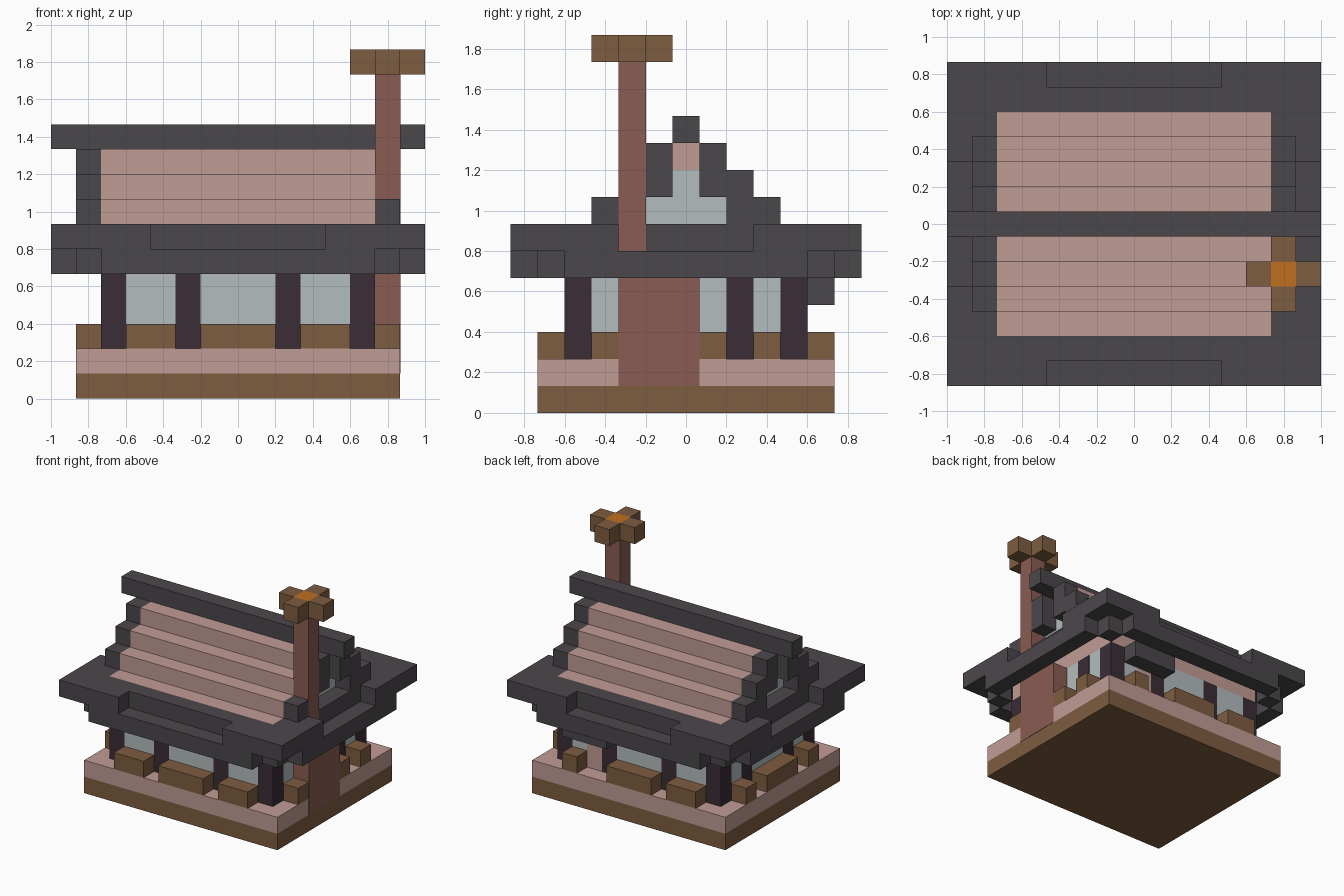
import bpy
import bmesh

cube = bpy.data.objects.get("Cube")
if cube:
    bpy.data.objects.remove(cube, do_unlink=True)

U = 2 / 15  # one block


def material(name, hex_code):
    def linear(i):
        c = int(hex_code[i:i + 2], 16) / 255
        return ((c + 0.055) / 1.055) ** 2.4
    colour = (linear(0), linear(2), linear(4), 1)
    m = bpy.data.materials.new(name)
    m.use_nodes = True
    m.diffuse_color = colour
    m.node_tree.nodes["Principled BSDF"].inputs["Base Color"].default_value = colour
    return m


slate = material("slate", "4b474b")
pink = material("pink clay", "c19c95")
wood = material("brown wood", "7e5d41")
plum = material("dark plum timber", "3b2d37")
glass = material("pale glass", "b3bcbd")
brick = material("red brick", "895c52")
ember = material("ember orange", "c07020")


def blocks(name, mat, boxes):
    """One object from boxes given as (x0, x1, y0, y1, z0, z1) in blocks."""
    bm = bmesh.new()
    for x0, x1, y0, y1, z0, z1 in boxes:
        verts = bmesh.ops.create_cube(bm, size=1)["verts"]
        for v in verts:
            v.co.x = U * (x1 if v.co.x > 0 else x0)
            v.co.y = U * (y1 if v.co.y > 0 else y0)
            v.co.z = U * (z1 if v.co.z > 0 else z0)
    mesh = bpy.data.meshes.new(name)
    bm.to_mesh(mesh)
    bm.free()
    mesh.materials.append(mat)
    obj = bpy.data.objects.new(name, mesh)
    bpy.context.collection.objects.link(obj)


def mirrored(box, x=True, y=True):
    """The box with its copies across the chosen axes."""
    out = [box]
    if x:
        out += [(-b[1], -b[0], *b[2:]) for b in out]
    if y:
        out += [(*b[:2], -b[3], -b[2], *b[4:]) for b in out]
    return out


# Foundation
blocks("foundation", wood, [(-6.5, 6.5, -5.5, 5.5, 0, 1)])
blocks("floor_slab", pink, [(-6.5, 6.5, -5.5, 5.5, 1, 2)])

# Walls, posts and door
e = 0.03
blocks("window_walls", glass, [(-5.5 + e, 5.5 - e, -4.5 + e, 4.5 - e, 2, 5)])
blocks("wall_top", pink, [(-5.5 + e, 5.5 - e, -4.5 + e, 4.5 - e, 5, 6)])
posts = []
for px, py in ((4.5, 3.5), (1.5, 3.5), (4.5, 1.5)):
    posts += mirrored((px, px + 1, py, py + 1, 2, 5))
blocks("posts", plum, posts)
blocks("back_door", pink, [(2.5, 3.5, 4, 4.5, 2, 5)])
blocks("door_awning", slate, [(1.5, 4.5, 4.5, 5.5, 4, 5)])

# Planters between the posts
spans = ((-4.5, -2.5), (-1.5, 1.5), (2.5, 4.5))
blocks("front_planters", wood, [(a, b, -5.5, -4.5, 2, 3) for a, b in spans])
blocks("back_planters", wood,
       [(a, b, 4.5, 5.5, 2, 3) for a, b in (*spans[:2], (3.5, 4.5))])
blocks("right_planters", wood, [(-6.5, -5.5, a, b, 2, 3)
                                for a, b in ((-3.5, -2.5), (-1.5, 1.5), (2.5, 3.5))])
blocks("left_planters", wood, [(5.5, 6.5, a, b, 2, 3)
                               for a, b in ((-3.5, -2.5), (0.5, 1.5), (2.5, 3.5))])

# Eaves: notched upper ring, then a lower ring with stepped corners
blocks("upper_eaves", slate,
       mirrored((-5.5, 5.5, 4.5, 5.5, 6, 7), x=False)
       + mirrored((3.5, 5.5, 5.5, 6.5, 6, 7))
       + mirrored((5.5, 6.5, -5.5, 5.5, 6, 7), y=False)
       + mirrored((5.5, 6.5, 5.5, 6.5, 6, 7))
       + mirrored((6.5, 7.5, 2.5, 6.5, 6, 7)))
blocks("lower_eaves", slate,
       mirrored((-5.5, 5.5, 5.5, 6.5, 5, 6), x=False)
       + mirrored((6.5, 7.5, -4.5, 4.5, 5, 6), y=False)
       + mirrored((5.5, 6.5, 4.5, 5.5, 5, 6)))

# Stepped roof with gable trim
roof, trim = [], []
for i in range(4):
    y, top = 0.5 + i, 10 - i
    roof += mirrored((-5.5, 5.5, y, y + 1, max(top - 2, 6), top), x=False)
    if i < 3:
        trim += mirrored((5.5, 6.5, y, y + 1, max(top - 2, 7), top))
trim = [b for b in trim if not (b[0] > 0 and b[2] == -2.5)]  # chimney gap
blocks("roof_slopes", pink, roof + [(-5.5, 5.5, -0.5, 0.5, 9, 10)])
blocks("gable_trim", slate, trim)
blocks("roof_ridge", slate, [(-7.5, 7.5, -0.5, 0.5, 10, 11)])
blocks("gable_windows", glass,
       mirrored((4.5, 5.5, -1.5, 1.5, 7, 8), y=False)
       + mirrored((4.5, 5.5, -0.5, 0.5, 8, 9), y=False))

# Chimney with cross-shaped cap
blocks("chimney_base", brick, [(5.5, 6.52, -2.5, 0.5, 1, 5)])
blocks("chimney_stack", brick, [(5.5, 6.51, -2.51, -1.49, 5, 13)])
blocks("chimney_cap", wood, [(4.5, 5.5, -2.5, -1.5, 13, 14),
                             (6.5, 7.5, -2.5, -1.5, 13, 14),
                             (5.5, 6.5, -3.5, -2.5, 13, 14),
                             (5.5, 6.5, -1.5, -0.5, 13, 14)])
blocks("chimney_ember", ember, [(5.5, 6.5, -2.5, -1.5, 13, 14)])
